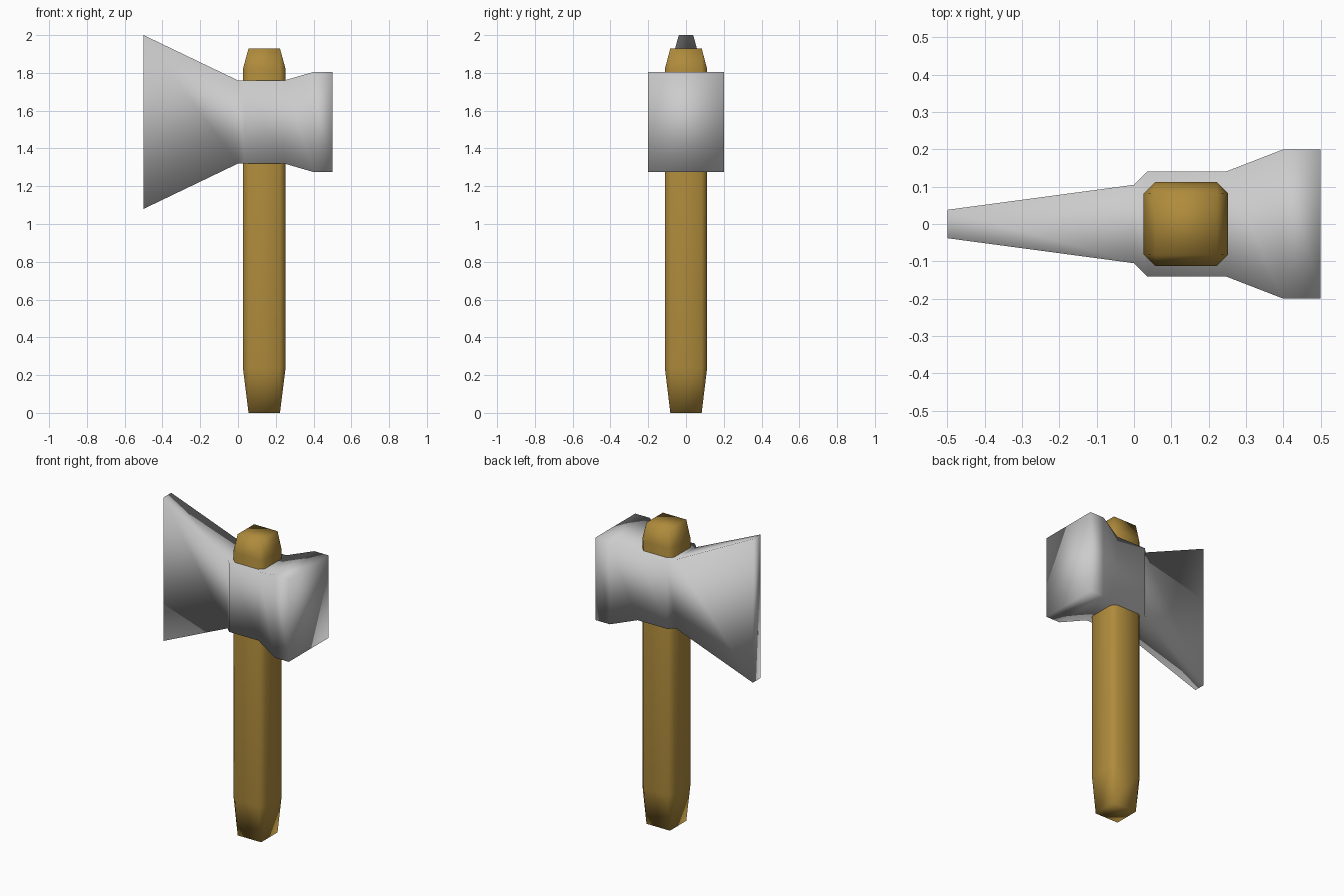
import bpy, bmesh

if "Cube" in bpy.data.objects:
    bpy.data.objects.remove(bpy.data.objects["Cube"])


def loft(name, rings):
    """Skin equal-length vertex rings, cap both ends, merge doubled corners."""
    bm = bmesh.new()
    loops = [[bm.verts.new(p) for p in ring] for ring in rings]
    n = len(loops[0])
    for a, b in zip(loops, loops[1:]):
        for i in range(n):
            j = (i + 1) % n
            bm.faces.new((a[i], a[j], b[j], b[i]))
    bm.faces.new(loops[0])
    bm.faces.new(loops[-1])
    bmesh.ops.remove_doubles(bm, verts=bm.verts, dist=1e-5)
    bmesh.ops.recalc_face_normals(bm, faces=bm.faces)
    mesh = bpy.data.meshes.new(name)
    bm.to_mesh(mesh)
    bm.free()
    mesh.shade_smooth()
    obj = bpy.data.objects.new(name, mesh)
    bpy.context.collection.objects.link(obj)
    return obj


def head_ring(x, hy, z0, z1):
    return [(x, -hy, z0), (x, hy, z0), (x, hy, z1), (x, -hy, z1)]


def handle_ring(z, hx, hy, c, cx=0.139):
    """Rectangle with corners cut by c (c = 0 gives a plain rectangle)."""
    pts = [(-hx + c, -hy), (hx - c, -hy), (hx, -hy + c), (hx, hy - c),
           (hx - c, hy), (-hx + c, hy), (-hx, hy - c), (-hx, -hy + c)]
    return [(cx + x, y, z) for x, y in pts]


# Axe head: blade edge, blade root, eye, flared hammer poll
loft("axe_head", [head_ring(*s) for s in (
    (-0.50, 0.038, 1.08, 2.00),
    (0.00, 0.105, 1.32, 1.76),
    (0.035, 0.14, 1.32, 1.76),
    (0.245, 0.14, 1.32, 1.76),
    (0.40, 0.20, 1.275, 1.805),
    (0.50, 0.20, 1.275, 1.805))])

# Handle: chamfered shaft tapering to square ends
handle = loft("handle", [handle_ring(*s) for s in (
    (0.00, 0.083, 0.083, 0.0),
    (0.24, 0.113, 0.112, 0.03),
    (1.82, 0.113, 0.112, 0.03),
    (1.93, 0.083, 0.083, 0.0))])

# Wood colour
wood = bpy.data.materials.new("wood")
wood.diffuse_color = (0.43, 0.26, 0.045, 1)
wood.use_nodes = True
wood.node_tree.nodes["Principled BSDF"].inputs["Base Color"].default_value = wood.diffuse_color
handle.data.materials.append(wood)
